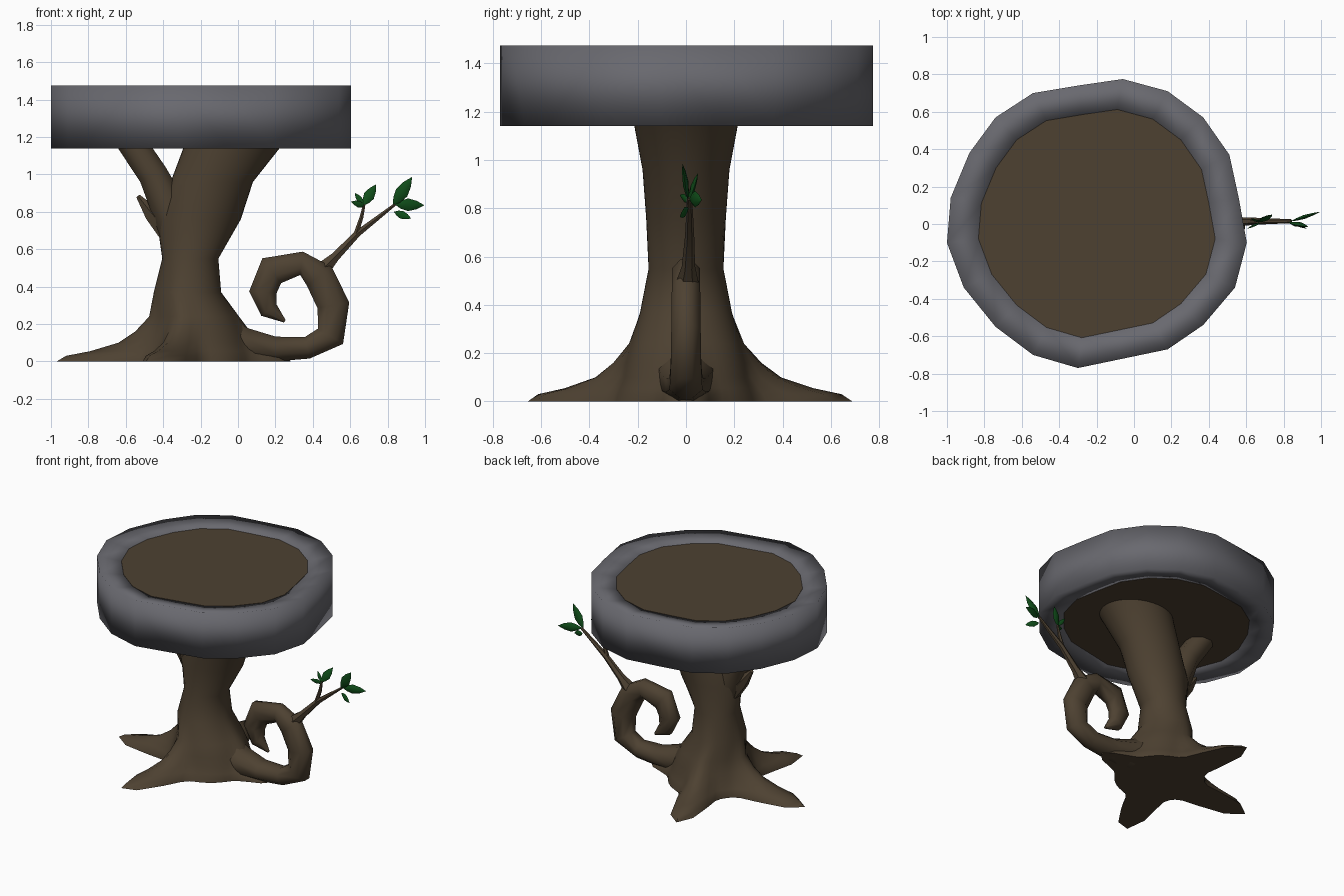
import bpy, bmesh, math
from mathutils import Vector

if "Cube" in bpy.data.objects:
    bpy.data.objects.remove(bpy.data.objects["Cube"])


def material(name, rgb):
    m = bpy.data.materials.new(name)
    m.diffuse_color = (*rgb, 1)
    m.use_nodes = True
    m.node_tree.nodes["Principled BSDF"].inputs["Base Color"].default_value = m.diffuse_color
    return m


BARK = material("brown bark", (0.075, 0.053, 0.031))
STONE = material("grey stone", (0.14, 0.14, 0.158))
LEAF = material("leaf green", (0.005, 0.075, 0.010))


def skin(name, rings, mat, cap=True, loop=False, angle=55):
    """Bridge equal rings of points into one smooth-shaded object."""
    bm = bmesh.new()
    vs = [[bm.verts.new(p) for p in r] for r in rings]
    n = len(rings[0])
    pairs = list(zip(vs, vs[1:])) + ([(vs[-1], vs[0])] if loop else [])
    for a, b in pairs:
        for i in range(n):
            j = (i + 1) % n
            bm.faces.new((a[i], a[j], b[j], b[i]))
    if cap:
        bm.faces.new(vs[0][::-1])
        bm.faces.new(vs[-1])
    bmesh.ops.recalc_face_normals(bm, faces=bm.faces)
    for f in bm.faces:
        f.smooth = True
    me = bpy.data.meshes.new(name)
    bm.to_mesh(me)
    bm.free()
    me.set_sharp_from_angle(angle=math.radians(angle))
    me.materials.append(mat)
    ob = bpy.data.objects.new(name, me)
    bpy.context.collection.objects.link(ob)
    return ob


def tube(name, path, n=8):
    """Tapered limb in the xz plane; path rows are x, y, z, in-plane radius, y radius."""
    pts = [Vector(p[:3]) for p in path]
    rings = []
    for i, (x, y, z, r, ry) in enumerate(path):
        t = pts[min(i + 1, len(pts) - 1)] - pts[max(i - 1, 0)]
        t.y = 0
        t.normalize()
        side = Vector((t.z, 0, -t.x))
        ring = []
        for k in range(n):
            a = 2 * math.pi * (k + 0.5) / n
            p = pts[i] + side * r * math.cos(a) * 1.06 + Vector((0, ry * math.sin(a) * 1.06, 0))
            p.z = max(p.z, 0)
            ring.append(p)
        rings.append(ring)
    return skin(name, rings, BARK)


def leaf(name, base, tip, width):
    """Pointed, thin spindle facing the front."""
    base, tip = Vector(base), Vector(tip)
    d = (tip - base).normalized()
    side = d.cross(Vector((0, 1, 0))).normalized()
    up = side.cross(d)
    rings = []
    for t, w in ((0, .06), (.2, .65), (.45, 1), (.75, .65), (1, .03)):
        c = base.lerp(tip, t)
        rings.append([c + side * width * w * math.cos(a) + up * width * .35 * w * math.sin(a)
                      for a in (k * math.pi / 3 for k in range(6))])
    return skin(name, rings, LEAF)


# Irregular round table: stone rim around a wooden top
outline = [(-.06, .775), (.18, .71), (.37, .57), (.51, .37), (.56, .14), (.603, -.10),
           (.54, -.34), (.37, -.54), (.18, -.67), (-.06, -.72), (-.30, -.77), (-.54, -.70),
           (-.74, -.55), (-.91, -.34), (-1.0, -.10), (-.98, .14), (-.88, .38), (-.74, .57),
           (-.54, .70), (-.30, .74)]


def table_loop(s, z):
    return [(-.2 + (x + .2) * s, y * s, z) for x, y in outline]


skin("stone_rim", [table_loop(1, 1.14), table_loop(1, 1.475),
                   table_loop(.78, 1.447), table_loop(.78, 1.168)],
     STONE, cap=False, loop=True, angle=180)
skin("wooden_top", [table_loop(.79, 1.165), table_loop(.79, 1.45)], BARK, angle=40)

# Trunk with flared roots: z, centre x, x radius, y radius, root reach
levels = [(0, -.22, .30, .30, .75), (.03, -.22, .30, .29, .70), (.055, -.22, .29, .28, .57),
          (.10, -.22, .27, .26, .42), (.16, -.22, .25, .25, .33), (.24, -.225, .215, .225, .25),
          (.37, -.27, .18, .19, 0), (.55, -.255, .15, .155, 0), (.76, -.21, .225, .165, 0),
          (.96, -.14, .22, .18, 0), (1.20, .0, .27, .225, 0)]
roots = [(180, 1.0), (-111, .92), (105, .92), (0, .45)]   # direction, strength
rings = []
for z, cx, rx, ry, reach in levels:
    ring = []
    for k in range(48):
        a = 2 * math.pi * k / 48
        core = rx * ry / math.hypot(ry * math.cos(a), rx * math.sin(a))
        grow = 0
        for deg, strength in roots:
            d = math.radians((math.degrees(a) - deg + 180) % 360 - 180)
            grow = max(grow, strength * math.exp(-(d / .25) ** 2))
        r = core + max(0, reach - core) * grow
        ring.append((cx + r * math.cos(a), r * math.sin(a), z))
    rings.append(ring)
skin("trunk_and_roots", rings, BARK)

# Fork branch and broken stub
tube("fork_branch", [(-.28, 0, .58, .10, .10), (-.36, 0, .80, .10, .10),
                     (-.455, 0, 1.0, .080, .085), (-.59, 0, 1.20, .078, .085)])
tube("broken_stub", [(-.38, 0, .70, .06, .06), (-.46, 0, .79, .045, .045),
                     (-.535, 0, .885, .012, .015)], 6)

# Curling root
tube("curled_root", [(-.12, 0, .13, .13, .13), (.04, 0, .085, .095, .11), (.20, 0, .066, .068, .085),
                     (.37, 0, .073, .060, .07), (.495, 0, .135, .080, .065),
                     (.51, 0, .30, .088, .062), (.435, 0, .455, .085, .06),
                     (.34, 0, .525, .064, .06), (.18, 0, .485, .085, .055),
                     (.133, 0, .37, .075, .05), (.165, 0, .275, .052, .04),
                     (.25, 0, .215, .008, .01)])

# Twigs
tube("main_twig", [(.45, .005, .49, .045, .045), (.52, .01, .56, .026, .026),
                   (.64, .015, .685, .019, .018), (.84, .015, .84, .008, .01)], 6)
tube("side_twig", [(.63, .012, .68, .014, .014), (.66, .012, .77, .011, .011),
                   (.675, .01, .84, .007, .007)], 6)

# Leaves: base, tip, half width
for i, (b, t, w) in enumerate([
        ((.83, .01, .835), (.93, -.015, .985), .036), ((.84, .015, .84), (.995, .065, .835), .034),
        ((.835, .01, .80), (.925, -.025, .765), .022), ((.67, .01, .835), (.737, .05, .945), .030),
        ((.68, .01, .83), (.605, -.025, .855), .018), ((.67, .01, .84), (.625, .03, .90), .016)]):
    leaf(f"leaf_{i + 1}", b, t, w)
